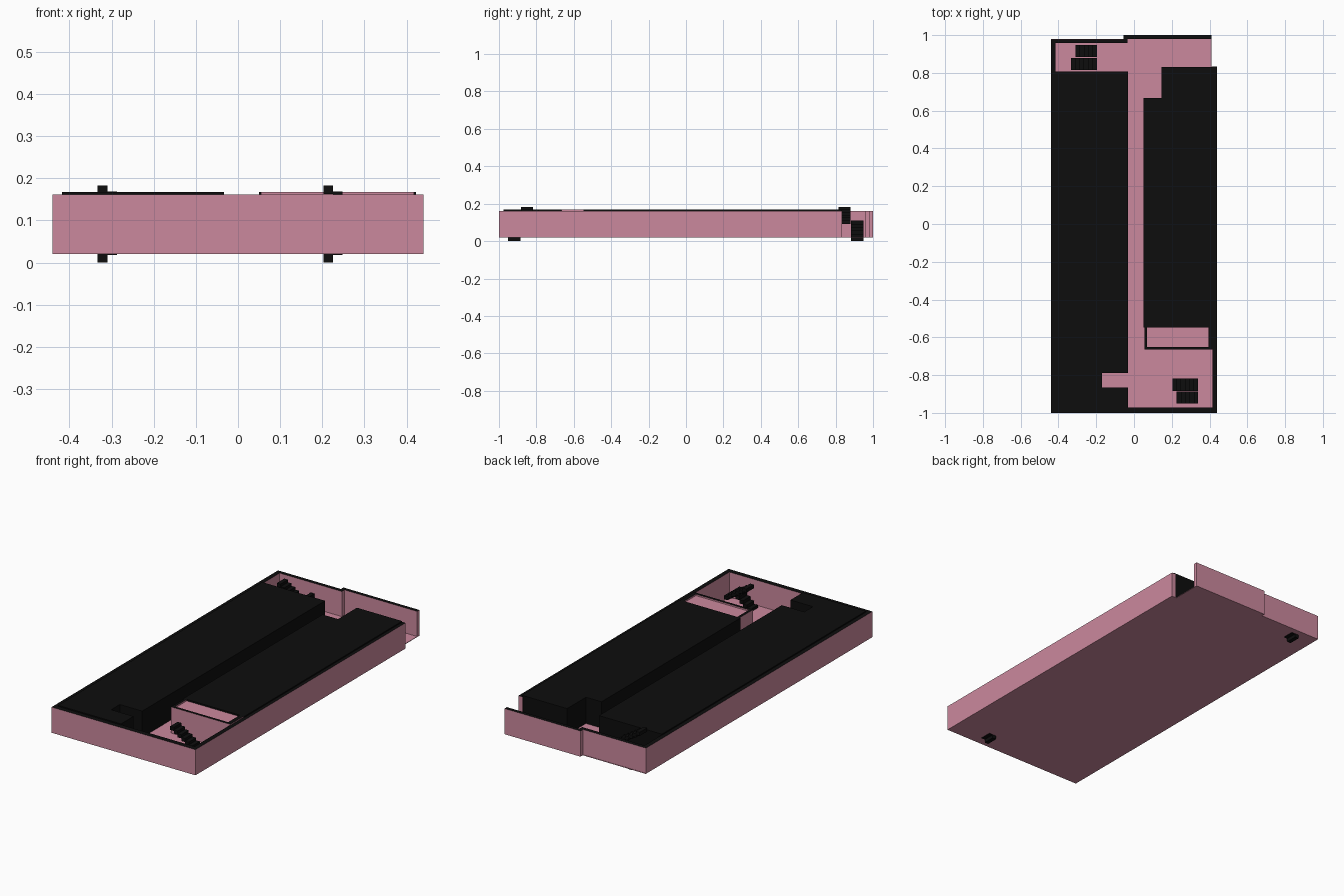
import bpy, bmesh

if "Cube" in bpy.data.objects:
    bpy.data.objects.remove(bpy.data.objects["Cube"])

def material(name, rgb):
    m = bpy.data.materials.new(name)
    m.diffuse_color = (*rgb, 1)
    m.use_nodes = True
    m.node_tree.nodes["Principled BSDF"].inputs["Base Color"].default_value = m.diffuse_color
    return m

PINK = material("pink", (0.60, 0.25, 0.34))
BLACK = material("black", (0.004, 0.004, 0.004))

def prism(name, pts, z0, z1, side=PINK, top=PINK):
    """Extrude a flat footprint; the upward face gets its own material."""
    bm = bmesh.new()
    base = bm.faces.new([bm.verts.new((x, y, z0)) for x, y in pts])
    new = bmesh.ops.extrude_face_region(bm, geom=[base], use_keep_orig=True)["geom"]
    bmesh.ops.translate(bm, vec=(0, 0, z1 - z0),
                        verts=[v for v in new if isinstance(v, bmesh.types.BMVert)])
    bmesh.ops.recalc_face_normals(bm, faces=bm.faces)
    for f in bm.faces:
        f.material_index = int(f.normal.z > 0.9)
    me = bpy.data.meshes.new(name)
    bm.to_mesh(me)
    bm.free()
    me.materials.append(side)
    me.materials.append(top)
    ob = bpy.data.objects.new(name, me)
    bpy.context.collection.objects.link(ob)
    return ob

def rect(x0, x1, y0, y1):
    return [(x0, y0), (x1, y0), (x1, y1), (x0, y1)]

FLOOR, WALL_TOP, BLOCK_TOP = 0.02, 0.162, 0.168

# Floor plate
prism("floor", [(-.44, -1), (.44, -1), (.44, .835), (.41, .835), (.41, 1),
                (-.055, 1), (-.055, .98), (-.44, .98)], FLOOR, FLOOR + .003)

# Outer wall with dark top edge, open at the back right corner
prism("outer_wall", [(.41, 1), (-.055, 1), (-.055, .978), (-.44, .978), (-.44, -1),
                     (.44, -1), (.44, .835), (.415, .835), (.415, -.972), (-.415, -.972),
                     (-.415, .957), (-.035, .957), (-.035, .98), (.41, .98)],
      FLOOR, WALL_TOP, PINK, BLACK)

# Solid dark blocks on both sides of the corridor
prism("left_block", [(-.418, -.975), (-.033, -.975), (-.033, -.865), (-.17, -.865),
                     (-.17, -.79), (-.033, -.79), (-.033, .808), (-.418, .808)],
      FLOOR + .001, BLOCK_TOP, BLACK, BLACK)
prism("right_block", [(.05, -.548), (.422, -.548), (.422, .832), (.145, .832),
                      (.145, .667), (.05, .667)],
      FLOOR + .001, BLOCK_TOP, BLACK, BLACK)

# Closet at the front end of the right block
prism("closet_wall", [(.055, -.548), (.055, -.665), (.418, -.665), (.418, -.548),
                      (.395, -.548), (.395, -.65), (.07, -.65), (.07, -.548)],
      FLOOR + .001, BLOCK_TOP, PINK, BLACK)
prism("closet_roof", rect(.07, .395, -.65, -.548), .15, .16)

# Half-turn stairs: lower flight climbs to +x, upper flight returns to -x
STEPS, TREAD, THICK = 6, 0.0228, 0.02
def stairs(name, x, y):
    for i in range(STEPS):
        a = x + i * TREAD
        z = i * .018
        prism(f"{name}_lower_step", rect(a, a + TREAD, y, y + .065),
              z, z + THICK, BLACK, BLACK)
        z = .163 - i * .0144
        prism(f"{name}_upper_step", rect(a, a + TREAD, *UPPER(y)),
              z, z + THICK, BLACK, BLACK)

UPPER = lambda y: (y + .068, y + .133) if y < 0 else (y - .068, y - .003)
stairs("back_stairs", -.333, .883)
stairs("front_stairs", .203, -.951)
